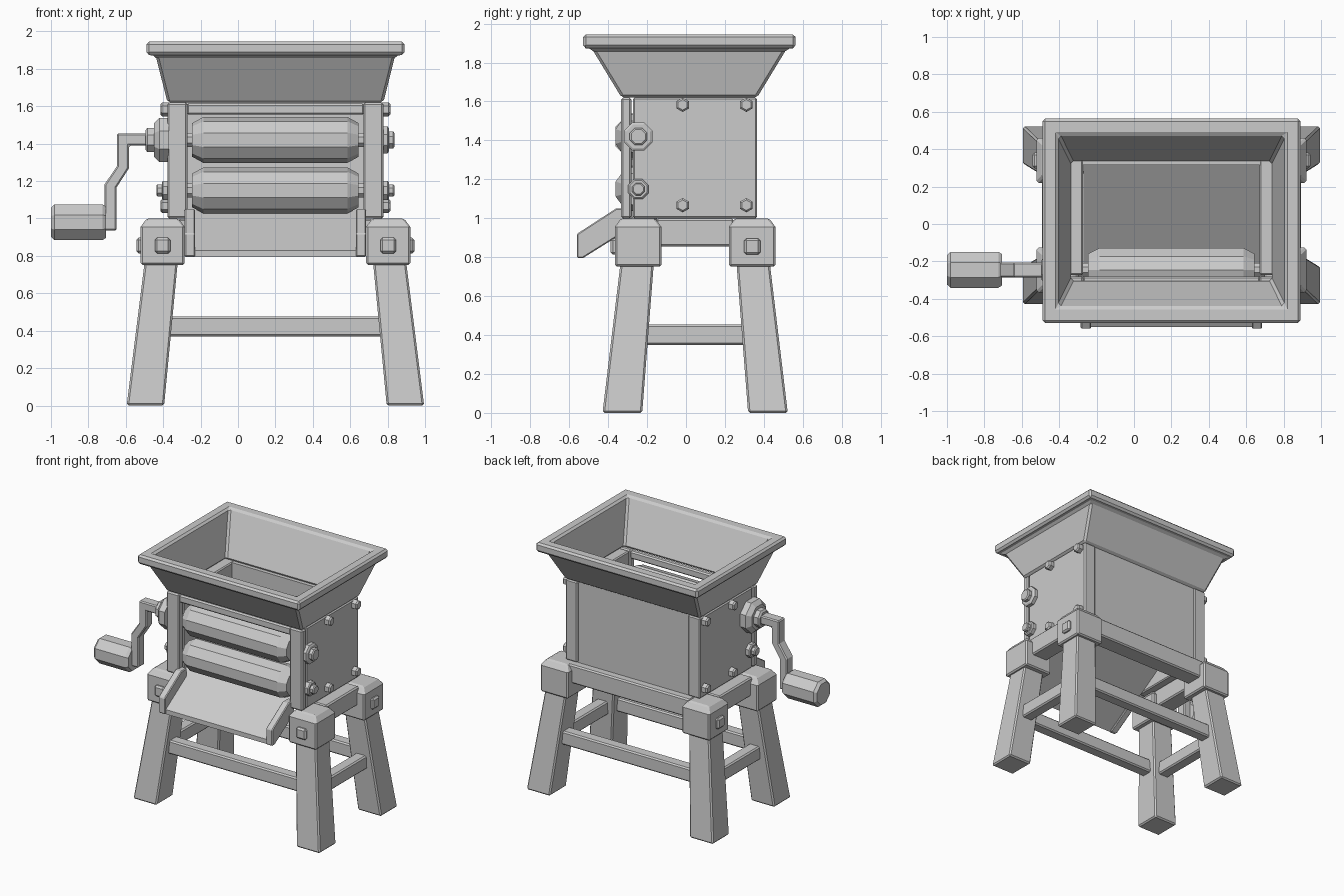
import bpy, bmesh, math
from mathutils import Vector

if "Cube" in bpy.data.objects:
    bpy.data.objects.remove(bpy.data.objects["Cube"])

grey = bpy.data.materials.new("plain grey")
grey.use_nodes = True
COLOUR = (0.6, 0.6, 0.6, 1)
grey.diffuse_color = COLOUR
grey.node_tree.nodes["Principled BSDF"].inputs["Base Color"].default_value = COLOUR

CX, CY, LEG_Y = 0.2, 0.017, 0.047   # body centre and leg frame centre
ROLL_Y = -0.245


def finish(name, bm, bevel=0.0):
    bmesh.ops.recalc_face_normals(bm, faces=bm.faces)
    mesh = bpy.data.meshes.new(name)
    bm.to_mesh(mesh)
    bm.free()
    mesh.materials.append(grey)
    ob = bpy.data.objects.new(name, mesh)
    bpy.context.collection.objects.link(ob)
    if bevel:
        mod = ob.modifiers.new("Bevel", 'BEVEL')
        mod.width, mod.segments = bevel, 1
        mod.limit_method, mod.angle_limit = 'ANGLE', math.radians(40)
    return ob


def loft(name, rings, bevel=0.0, closed=False):
    """Skin a list of equal-sized point rings; closed joins last to first."""
    bm = bmesh.new()
    vs = [[bm.verts.new(p) for p in ring] for ring in rings]
    n = len(vs[0])
    for k in range(len(vs) if closed else len(vs) - 1):
        a, b = vs[k], vs[(k + 1) % len(vs)]
        for i in range(n):
            j = (i + 1) % n
            bm.faces.new((a[i], a[j], b[j], b[i]))
    if not closed:
        bm.faces.new(vs[0])
        bm.faces.new(vs[-1])
    return finish(name, bm, bevel)


def rect(cx, cy, hx, hy, z):
    return [(cx + sx * hx, cy + sy * hy, z)
            for sx, sy in ((-1, -1), (1, -1), (1, 1), (-1, 1))]


def box(name, x, y, z, bevel=0.01):
    """Box from (min, max) pairs."""
    cx, cy = sum(x) / 2, sum(y) / 2
    hx, hy = (x[1] - x[0]) / 2, (y[1] - y[0]) / 2
    return loft(name, [rect(cx, cy, hx, hy, h) for h in z], bevel)


def turned(name, profile, y, z, sides, turn=0.5):
    """Faceted solid along x from (x, radius) pairs."""
    rings = []
    for x, r in profile:
        angles = [2 * math.pi * (i + turn) / sides for i in range(sides)]
        rings.append([(x, y + r * math.cos(a), z + r * math.sin(a)) for a in angles])
    return loft(name, rings)


# Hopper: one hollow tapered shell with a thick rim
hopper_rings = [(0.577, 0.348, 1.62), (0.64, 0.5, 1.87), (0.69, 0.546, 1.875),
                (0.69, 0.546, 1.945), (0.607, 0.46, 1.945), (0.535, 0.315, 1.62)]
loft("hopper", [rect(CX, CY, hx, hy, z) for hx, hy, z in hopper_rings], 0.014, True)

# Body: two thick cheeks, front posts, back panel and cross bars
for side, s in (("right", -1), ("left", 1)):
    xs = sorted((CX + s * 0.472, CX + s * 0.573))
    box(side + "_cheek", xs, (-0.272, 0.364), (1.0, 1.62), 0.008)
    xs = sorted((CX + s * 0.47, CX + s * 0.578))
    box(side + "_front_post", xs, (-0.333, -0.28), (1.0, 1.62), 0.01)
box("back_panel", (CX - 0.475, CX + 0.475), (0.315, 0.35), (0.99, 1.62), 0)
box("front_top_bar", (CX - 0.475, CX + 0.475), (-0.325, -0.28), (1.555, 1.615))

# Chute: sloping plate with raised cheeks at its mouth
plate = [(-0.55, 0.795), (-0.55, 0.83), (0.32, 1.385), (0.32, 1.35)]
loft("chute_plate", [[(CX + s * 0.47, y, z) for y, z in plate] for s in (-1, 1)])
cheek = [(-0.56, 0.795), (-0.56, 0.92), (-0.36, 1.05), (-0.29, 1.05),
         (-0.29, 0.945), (-0.53, 0.795)]
for side, s in (("right", -1), ("left", 1)):
    loft(side + "_chute_cheek",
         [[(CX + s * h, y, z) for y, z in cheek] for h in (0.43, 0.485)], 0.006)

# Rollers with axles and outer hubs
for level, z, hub in (("upper", 1.42, 0.078), ("lower", 1.15, 0.056)):
    turned(level + "_roller", [(CX - 0.445, 0.09), (CX - 0.385, 0.123),
                               (CX + 0.385, 0.123), (CX + 0.445, 0.09)],
           ROLL_Y, z, 10)
    turned(level + "_axle", [(CX - 0.5, 0.04), (CX + 0.5, 0.04)], ROLL_Y, z, 8)
    for side, s in (("right", -1), ("left", 1)):
        if (level, side) == ("upper", "right"):
            continue
        profile = [(0.56, hub), (0.6, hub), (0.607, hub * 0.85),
                   (0.607, hub * 0.62), (0.63, hub * 0.62), (0.637, hub * 0.5)]
        turned(f"{level}_{side}_hub", [(CX + s * d, r) for d, r in profile],
               ROLL_Y, z, 8)

# Crank: flange, bent flat arm and faceted grip
turned("crank_flange", [(-0.37, 0.128), (-0.42, 0.128), (-0.45, 0.095),
                        (-0.45, 0.07), (-0.485, 0.07), (-0.495, 0.055)],
       ROLL_Y, 1.42, 8)
arm = [(-0.48, 1.455), (-0.647, 1.455), (-0.647, 1.28), (-0.715, 1.18),
       (-0.715, 0.935), (-0.65, 0.935), (-0.65, 1.165), (-0.582, 1.27),
       (-0.582, 1.39), (-0.48, 1.39)]
loft("crank_arm", [[(x, y, z) for x, z in arm] for y in (-0.285, -0.205)], 0.008)
turned("crank_grip", [(-0.705, 0.09), (-0.725, 0.104), (-0.98, 0.104), (-1.0, 0.085)],
       ROLL_Y, 0.98, 8)

# Hexagonal bolts on both cheeks
for side, s in (("right", -1), ("left", 1)):
    for row, z in (("upper", 1.583), ("lower", 1.067)):
        for place, y in (("middle", -0.017), ("back", 0.31)):
            turned(f"{side}_{row}_{place}_bolt",
                   [(CX + s * 0.56, 0.037), (CX + s * 0.605, 0.037),
                    (CX + s * 0.615, 0.027)], y, z, 6)

# Splayed legs, corner blocks and their square studs
for side, s in (("right", -1), ("left", 1)):
    for end, t in (("front", -1), ("back", 1)):
        name = f"{end}_{side}_"
        bx, by = CX + s * 0.603, LEG_Y + t * 0.293
        loft(name + "leg", [rect(CX + s * 0.695, LEG_Y + t * 0.374, 0.1, 0.102, 0),
                            rect(CX + s * 0.607, LEG_Y + t * 0.295, 0.088, 0.085, 0.8)],
             0.01)
        loft(name + "block", [rect(bx, by, 0.118, 0.12, 0.752),
                              rect(bx, by, 0.118, 0.12, 0.955),
                              rect(bx, by, 0.085, 0.087, 1.0)], 0.01)
        if end == "front":
            box(name + "stud", (bx - 0.042, bx + 0.042),
                (by - 0.142, by - 0.1), (0.813, 0.897), 0.012)
        else:
            xs = sorted((bx + s * 0.1, bx + s * 0.14))
            box(name + "stud", xs, (by - 0.042, by + 0.042), (0.813, 0.897), 0.012)

# Upper frame rails and lower stretchers
for side, s in (("right", -1), ("left", 1)):
    x = CX + s * 0.59
    box(side + "_rail", (x - 0.07, x + 0.07), (LEG_Y - 0.2, LEG_Y + 0.2), (0.855, 0.998))
    x = CX + s * 0.648
    box(side + "_stretcher", (x - 0.045, x + 0.045),
        (LEG_Y - 0.3, LEG_Y + 0.3), (0.35, 0.455))
box("back_rail", (CX - 0.52, CX + 0.52), (0.27, 0.41), (0.855, 0.998))
for end, t in (("front", -1), ("back", 1)):
    y = LEG_Y + t * 0.333
    box(end + "_stretcher", (CX - 0.61, CX + 0.61), (y - 0.045, y + 0.045), (0.37, 0.475))
